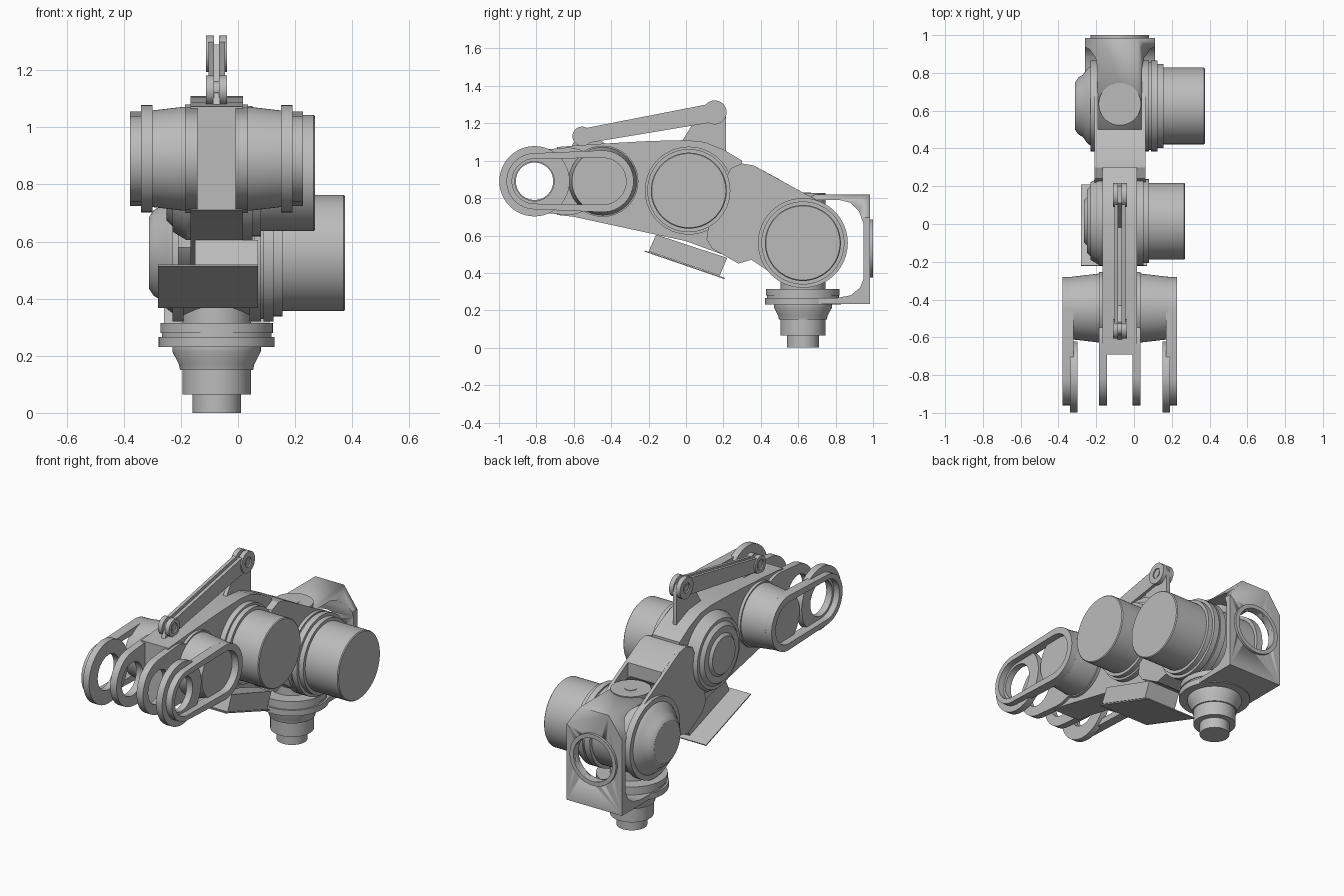
import bpy, bmesh, math
from mathutils import Matrix, Vector

cube = bpy.data.objects.get("Cube")
if cube:
    bpy.data.objects.remove(cube, do_unlink=True)

grey = bpy.data.materials.new("machine_grey")
grey.use_nodes = True
grey.diffuse_color = (0.5, 0.5, 0.5, 1)
grey.node_tree.nodes["Principled BSDF"].inputs["Base Color"].default_value = (0.5, 0.5, 0.5, 1)

# Local z is turned onto the chosen axis
AXES = {
    "X": Matrix(((0, 0, 1, 0), (1, 0, 0, 0), (0, 1, 0, 0), (0, 0, 0, 1))),
    "Y": Matrix(((0, 1, 0, 0), (0, 0, 1, 0), (1, 0, 0, 0), (0, 0, 0, 1))),
    "Z": Matrix.Identity(4),
}
MID = -0.075


def finish(name, mesh):
    mesh.materials.clear()
    mesh.materials.append(grey)
    obj = bpy.data.objects.new(name, mesh)
    bpy.context.collection.objects.link(obj)
    bpy.ops.object.select_all(action="DESELECT")
    obj.select_set(True)
    bpy.context.view_layer.objects.active = obj
    bpy.ops.object.shade_smooth_by_angle(angle=math.radians(30))
    return obj


def evaluated_mesh(obj):
    deps = bpy.context.evaluated_depsgraph_get()
    return bpy.data.meshes.new_from_object(obj.evaluated_get(deps))


def prism(name, outline, low, high, holes=(), axis="X"):
    """Flat outline with holes, extruded along an axis."""
    curve = bpy.data.curves.new(name, "CURVE")
    curve.dimensions = "2D"
    curve.fill_mode = "BOTH"
    curve.extrude = (high - low) / 2
    for loop in (outline, *holes):
        spline = curve.splines.new("POLY")
        spline.points.add(len(loop) - 1)
        for point, (u, v) in zip(spline.points, loop):
            point.co = (u, v, 0, 1)
        spline.use_cyclic_u = True
    temp = bpy.data.objects.new("temp", curve)
    bpy.context.collection.objects.link(temp)
    mesh = evaluated_mesh(temp)
    bpy.data.objects.remove(temp, do_unlink=True)
    mesh.transform(AXES[axis] @ Matrix.Translation((0, 0, (low + high) / 2)))
    bm = bmesh.new()
    bm.from_mesh(mesh)
    bmesh.ops.remove_doubles(bm, verts=bm.verts, dist=1e-5)
    bmesh.ops.recalc_face_normals(bm, faces=bm.faces)
    bm.to_mesh(mesh)
    bm.free()
    return finish(name, mesh)


def lathe(name, centre, profile, axis="X", ring=False):
    """Spin (position along axis, radius) pairs; a ring stays open in the middle."""
    pts = list(profile)
    if not ring:
        pts = [(pts[0][0], 0)] + pts + [(pts[-1][0], 0)]
    bm = bmesh.new()
    verts = [bm.verts.new((r, 0, h)) for h, r in pts]
    edges = [bm.edges.new(pair) for pair in zip(verts, verts[1:])]
    if ring:
        edges.append(bm.edges.new((verts[-1], verts[0])))
    bmesh.ops.spin(bm, geom=verts + edges, cent=(0, 0, 0), axis=(0, 0, 1),
                   angle=math.tau, steps=64)
    bmesh.ops.remove_doubles(bm, verts=bm.verts, dist=1e-5)
    bmesh.ops.recalc_face_normals(bm, faces=bm.faces)
    bmesh.ops.transform(bm, matrix=Matrix.Translation(centre) @ AXES[axis], verts=bm.verts)
    mesh = bpy.data.meshes.new(name)
    bm.to_mesh(mesh)
    bm.free()
    return finish(name, mesh)


def boolean(obj, cutter, operation):
    mod = obj.modifiers.new("cut", "BOOLEAN")
    mod.object, mod.operation, mod.solver = cutter, operation, "EXACT"
    mesh = evaluated_mesh(obj)
    obj.modifiers.clear()
    obj.data = mesh
    bpy.data.objects.remove(cutter, do_unlink=True)


def circle(c, r, n=48):
    return [(c[0] + r * math.cos(math.tau * i / n), c[1] + r * math.sin(math.tau * i / n))
            for i in range(n)]


def capsule(c1, r1, c2, r2, n=24):
    """Outline wrapped tightly around two circles."""
    d = Vector(c2) - Vector(c1)
    ang, a = math.atan2(d.y, d.x), math.acos((r1 - r2) / d.length)
    pts = []
    for c, r, start, end in ((c1, r1, ang + a, ang + math.tau - a), (c2, r2, ang - a, ang + a)):
        for i in range(n + 1):
            t = start + (end - start) * i / n
            pts.append((c[0] + r * math.cos(t), c[1] + r * math.sin(t)))
    return pts


def both_sides(name, builder, low, high):
    """Build a slab and its twin across the arm's middle plane."""
    builder("left_" + name, low, high)
    builder("right_" + name, 2 * MID - high, 2 * MID - low)


# Main arm
prism("main_arm", [(-0.69, 0.71), (-0.6, 0.70), (0, 0.57), (0.3, 0.46), (0.3, 1.0), (0.2, 1.06),
                   (0.1, 1.1), (0, 1.11), (-0.2, 1.105), (-0.5, 1.088), (-0.69, 1.073)], -0.167, 0.017)

# Fork at the front: inner prongs, outer rings and slotted frames
EYE, HUB = (-0.81, 0.89), (-0.445, 0.89)
both_sides("inner_prong", lambda n, a, b: prism(
    n, capsule((-0.795, 0.89), 0.165, (-0.63, 0.89), 0.18), a, b, [circle(EYE, 0.1)]), -0.008, 0.035)
both_sides("outer_ring", lambda n, a, b: prism(
    n, circle(EYE, 0.188), a, b, [circle(EYE, 0.105)]), 0.15, 0.19)
both_sides("slotted_frame", lambda n, a, b: prism(
    n, capsule(EYE, 0.15, HUB, 0.165), a, b, [capsule(EYE, 0.12, HUB, 0.125)]), 0.17, 0.228)
lathe("elbow_barrel", (0, *HUB), [(-0.335, 0.165), (-0.19, 0.182), (0.04, 0.182), (0.185, 0.165)])
both_sides("barrel_collar", lambda n, a, b: lathe(
    n, (0, *HUB), [(a, 0.19), (b, 0.19)]), 0.01, 0.035)

# Rear link: solid core with a cheek on each side
FRONT = [(0.5, 0.37), (0.35, 0.47), (0.28, 0.45), (0.14, 0.53), (0.11, 0.58), (0.12, 0.65),
         (0.2, 0.88), (0.24, 0.96), (0.3, 0.985), (0.36, 0.975)]
prism("rear_link", FRONT + [(0.5, 0.9), (0.5, 0.78), (0.7, 0.7), (0.7, 0.4)], -0.19, 0.04)
both_sides("link_cheek", lambda n, a, b: prism(
    n, FRONT + [(0.68, 0.8), (0.78, 0.74), (0.8, 0.5), (0.7, 0.36)], a, b), 0.04, 0.06)

# Joint motors with stepped caps on the right
lathe("middle_motor", (0, 0.015, 0.84),
      [(-0.265, 0.11), (-0.25, 0.125), (-0.25, 0.165), (-0.23, 0.185), (-0.23, 0.205),
       (-0.205, 0.22), (-0.18, 0.235), (0.05, 0.235), (0.05, 0.222), (0.08, 0.222),
       (0.08, 0.203), (0.265, 0.203), (0.27, 0.198)])
lathe("rear_motor", (0, 0.625, 0.56),
      [(-0.312, 0.125), (-0.295, 0.15), (-0.27, 0.165), (-0.25, 0.195), (-0.23, 0.21),
       (-0.23, 0.24), (-0.19, 0.24), (-0.19, 0.22), (0.04, 0.22), (0.04, 0.24), (0.08, 0.24),
       (0.08, 0.232), (0.09, 0.232), (0.09, 0.24), (0.125, 0.24), (0.125, 0.222),
       (0.155, 0.222), (0.155, 0.203), (0.37, 0.203), (0.375, 0.198)])

# Vertical wrist post
lathe("wrist_post", (MID, 0.625, 0),
      [(0, 0.085), (0.065, 0.085), (0.065, 0.12), (0.15, 0.12), (0.15, 0.128), (0.17, 0.132),
       (0.215, 0.155), (0.23, 0.155), (0.23, 0.203), (0.265, 0.203), (0.265, 0.192),
       (0.28, 0.192), (0.28, 0.197), (0.315, 0.197), (0.315, 0.12), (0.42, 0.12)], "Z")

# Rear bracket, narrowed at the top and pierced through the back wall
bracket = prism("rear_bracket", [(0.5, 0.82), (0.985, 0.82), (0.985, 0.235), (0.62, 0.235),
                                 (0.62, 0.265), (0.8, 0.265), (0.88, 0.28), (0.93, 0.32),
                                 (0.95, 0.37), (0.95, 0.66), (0.925, 0.73), (0.88, 0.775),
                                 (0.82, 0.79), (0.5, 0.79)], -0.26, 0.11)
boolean(bracket, prism("taper", [(0.2, -0.3), (0.2, 0.15), (0.64, 0.15), (0.85, 0.0),
                                 (0.85, -0.15), (0.64, -0.3)], 0.4, 1.1, axis="Y"), "INTERSECT")
boolean(bracket, lathe("bore", (MID, 0, 0.53), [(0.9, 0.13), (1.1, 0.13)], "Y"), "DIFFERENCE")
lathe("bracket_rim", (MID, 0, 0.53),
      [(0.955, 0.13), (0.955, 0.155), (1.0, 0.155), (1.0, 0.13)], "Y", ring=True)
lathe("pivot_cap", (MID, 0.635, 0),
      [(0.7, 0.112), (0.826, 0.112), (0.826, 0.034), (0.829, 0.034)], "Z")

# Control box and its cover under the arm
prism("control_box", [(-0.16, 0.605), (0.22, 0.48), (0.18, 0.385), (-0.2, 0.515)], -0.15, 0.07)
prism("box_cover", [(-0.22, 0.52), (0.208, 0.373), (0.206, 0.367), (-0.222, 0.514)], -0.28, 0.07)

# Linkage rod above the arm with its lugs and pins
LOW_PIN, HIGH_PIN = (-0.555, 1.13), (0.153, 1.258)
both_sides("rod_plate", lambda n, a, b: prism(
    n, capsule(LOW_PIN, 0.04, HIGH_PIN, 0.05), a, b), -0.066, -0.046)
for label, pin, r in (("low", LOW_PIN, 0.052), ("high", HIGH_PIN, 0.064)):
    both_sides(label + "_pin_eye", lambda n, a, b: prism(
        n, circle(pin, r), a, b, [circle(pin, 0.03)]), -0.066, -0.038)
    lathe(label + "_pin", (0, *pin), [(MID - 0.032, 0.018), (MID + 0.032, 0.018)])
    lathe(label + "_pin_core", (0, *pin), [(MID - 0.025, 0.032), (MID + 0.025, 0.032)])
prism("high_lug", [(-0.03, 1.09), (0.05, 1.22), (0.11, 1.29), (0.2, 1.29), (0.215, 1.25),
                   (0.215, 1.04)], MID - 0.012, MID + 0.012)
prism("low_lug", [(-0.59, 1.12), (-0.52, 1.15), (-0.4, 1.07), (-0.62, 1.06)], MID - 0.012, MID + 0.012)
